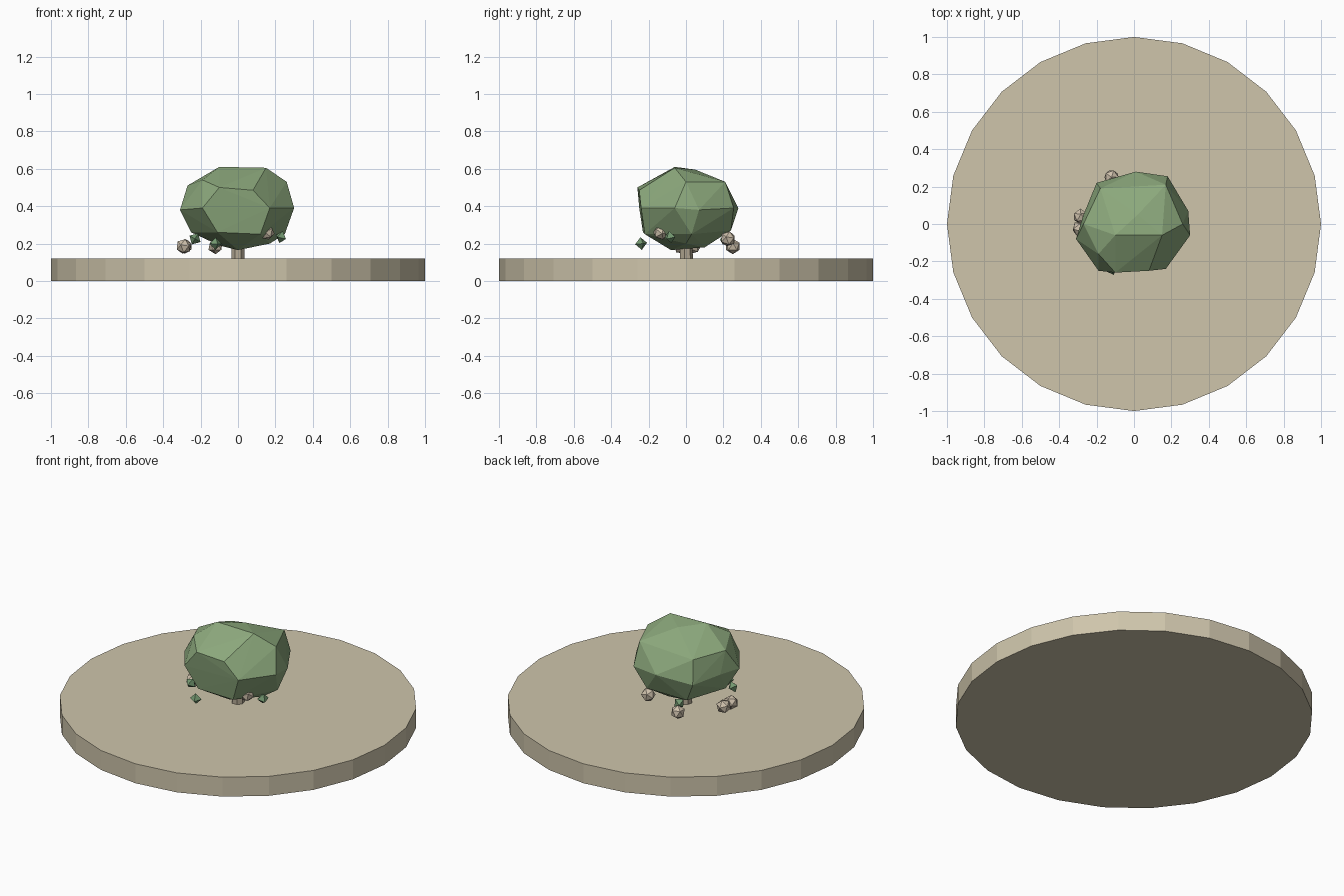
import bpy
import bmesh
from math import radians
from mathutils import Matrix, Vector

cube = bpy.data.objects.get("Cube")
if cube:
    bpy.data.objects.remove(cube, do_unlink=True)


def make_material(name, red, green, blue):
    mat = bpy.data.materials.new(name)
    mat.use_nodes = True
    colour = (red, green, blue, 1)
    mat.diffuse_color = colour
    mat.node_tree.nodes["Principled BSDF"].inputs["Base Color"].default_value = colour
    return mat


sand = make_material("sand", 0.62, 0.56, 0.41)
bark = make_material("pale bark", 0.45, 0.39, 0.29)
berry_cream = make_material("berry cream", 0.62, 0.53, 0.41)
leaf_green = make_material("leaf green", 0.26, 0.39, 0.2)
bud_green = make_material("bud green", 0.17, 0.31, 0.16)


def finish(name, bm, material):
    """Turn a bmesh into a flat shaded object."""
    bmesh.ops.recalc_face_normals(bm, faces=bm.faces)
    mesh = bpy.data.meshes.new(name)
    bm.to_mesh(mesh)
    bm.free()
    mesh.materials.append(material)
    obj = bpy.data.objects.new(name, mesh)
    bpy.context.scene.collection.objects.link(obj)
    return obj


def column(name, sides, bottom_radius, top_radius, bottom, top, material):
    bm = bmesh.new()
    bmesh.ops.create_cone(
        bm, cap_ends=True, segments=sides, radius1=bottom_radius,
        radius2=top_radius, depth=top - bottom,
        matrix=Matrix.Translation((0, 0, (bottom + top) / 2)))
    return finish(name, bm, material)


def berry(name, place, turn):
    bm = bmesh.new()
    bmesh.ops.create_icosphere(bm, subdivisions=1, radius=0.042)
    obj = finish(name, bm, berry_cream)
    obj.location = place
    obj.rotation_euler = (radians(turn), 0, radians(turn))


def bud(name, place, turn):
    """An octahedron made as the hull of six axis points."""
    bm = bmesh.new()
    for axis in range(3):
        for sign in (-1, 1):
            point = Vector()
            point[axis] = sign * 0.034
            bm.verts.new(point)
    bmesh.ops.convex_hull(bm, input=bm.verts)
    obj = finish(name, bm, bud_green)
    obj.location = place
    obj.rotation_euler = (radians(turn) / 3, 0, radians(turn))


# Round base and trunk
column("round_base", 24, 1, 1, 0, 0.12, sand)
column("trunk", 7, 0.037, 0.03, 0.12, 0.32, bark)

# Faceted canopy: rings of corners in hundredths, wrapped by a hull
crown = [(-10, -6, 61), (15, -6, 60.5), (2, 5, 59.5)]
shoulder = [(-27, 0, 51), (-18, 19, 50), (17, 21, 53), (26, 0, 53),
            (-10, -26, 50), (8, -25, 48.5), (-19, -16, 54)]
waist = [(-31, -8, 38), (-19, -25, 39), (17, -24, 39), (30, -6, 39),
         (29, 7, 38), (18, 25.5, 39), (1, 28, 39), (-20, 22, 36), (-27, 5, 38)]
skirt = [(-25, -3, 26), (-11, -23, 26), (12, -22, 25), (25, 3, 25),
         (10, 24, 27), (-14, 19, 24)]
underside = [(0, -8, 16.5), (5, 10, 18), (-10, 3, 19), (17, 0, 20)]

bm = bmesh.new()
for corner in crown + shoulder + waist + skirt + underside:
    bm.verts.new(Vector(corner) / 100)
hull = bmesh.ops.convex_hull(bm, input=bm.verts)
loose = [v for v in bm.verts if not v.link_faces]
bmesh.ops.delete(bm, geom=loose, context="VERTS")
finish("canopy", bm, leaf_green)

# Berries hanging around the lower edge
berry_places = [(-0.12, 0.25, 0.185), (-0.29, -0.025, 0.185),
                (-0.285, 0.04, 0.185), (0.1, 0.225, 0.225),
                (0.155, -0.135, 0.26)]
for number, place in enumerate(berry_places):
    berry(f"berry_{number + 1}", place, 25 * number)

# Small leaf buds
bud_places = [(-0.12, -0.24, 0.2), (0.23, -0.085, 0.235),
              (-0.23, -0.13, 0.225), (-0.1, 0.21, 0.22)]
for number, place in enumerate(bud_places):
    bud(f"leaf_bud_{number + 1}", place, 20 + 35 * number)
